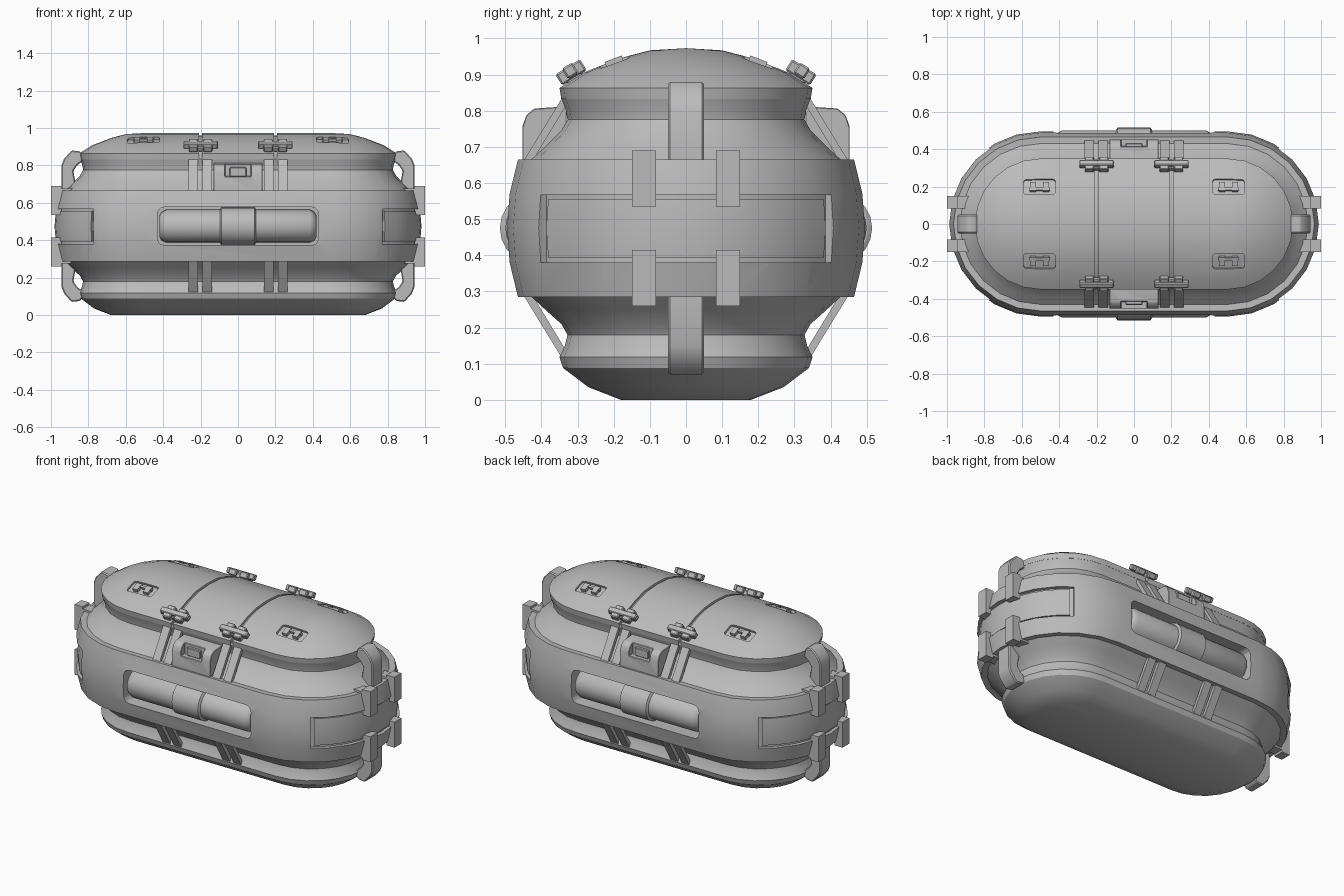
import bpy, bmesh, math
from mathutils import Matrix

cube = bpy.data.objects.get("Cube")
if cube:
    bpy.data.objects.remove(cube)

grey = bpy.data.materials.new("case_grey")
grey.use_nodes = True
COL = (0.5, 0.5, 0.5, 1)
grey.diffuse_color = COL
grey.node_tree.nodes["Principled BSDF"].inputs["Base Color"].default_value = COL

HALF = 0.5    # half length of the straight sides
MID = 0.475   # height of the band centre


def build(name, bm):
    bmesh.ops.remove_doubles(bm, verts=bm.verts, dist=1e-5)
    bmesh.ops.recalc_face_normals(bm, faces=bm.faces)
    me = bpy.data.meshes.new(name)
    bm.to_mesh(me)
    bm.free()
    me.materials.append(grey)
    ob = bpy.data.objects.new(name, me)
    bpy.context.collection.objects.link(ob)
    return ob


def skin(bm, rings, close_rings=False, caps=True):
    """Bridge a list of equal closed loops of points."""
    loops = [[bm.verts.new(p) for p in r] for r in rings]
    n = len(loops[0])
    pairs = list(zip(loops, loops[1:])) + ([(loops[-1], loops[0])] if close_rings else [])
    for a, b in pairs:
        for i in range(n):
            j = (i + 1) % n
            bm.faces.new((a[i], a[j], b[j], b[i]))
    if caps:
        bm.faces.new(loops[0])
        bm.faces.new(loops[-1])


def stadium(r, z, steps=12):
    pts = []
    for side in (1, -1):
        for k in range(steps + 1):
            a = math.radians(-90 + 180 * k / steps)
            pts.append((side * (HALF + r * math.cos(a)), side * r * math.sin(a), z))
    return pts


def hull(name, profile):
    """Stack stadium outlines; a zero radius closes the shape to a ridge."""
    bm = bmesh.new()
    skin(bm, [stadium(max(r, 1e-7), z) for r, z in profile], caps=False)
    bmesh.ops.remove_doubles(bm, verts=bm.verts, dist=1e-5)
    bmesh.ops.dissolve_degenerate(bm, dist=1e-6, edges=bm.edges)
    holes = [e for e in bm.edges if e.is_boundary]
    if holes:
        bmesh.ops.holes_fill(bm, edges=holes, sides=0)
    return build(name, bm)


def prism(name, pts, lo, hi, axis):
    """Extrude a 2D outline along x, y or z."""
    place = {"x": lambda p, t: (t, p[0], p[1]),
             "y": lambda p, t: (p[0], t, p[1]),
             "z": lambda p, t: (p[0], p[1], t)}[axis]
    bm = bmesh.new()
    skin(bm, [[place(p, t) for p in pts] for t in (lo, hi)])
    return build(name, bm)


def arc_block(name, section, deg, steps=12):
    """Sweep an (r, z) section round the +x end."""
    bm = bmesh.new()
    rings = []
    for k in range(steps + 1):
        a = math.radians(-deg + 2 * deg * k / steps)
        rings.append([(HALF + r * math.cos(a), r * math.sin(a), z) for r, z in section])
    skin(bm, rings)
    return build(name, bm)


def boxes(name, parts, matrix):
    bm = bmesh.new()
    for loc, size in parts:
        m = matrix @ Matrix.Translation(loc) @ Matrix.Diagonal((*size, 1))
        bmesh.ops.create_cube(bm, size=1, matrix=m)
    return build(name, bm)


def lathe_x(name, profile, y, z, n=20):
    bm = bmesh.new()
    turn = [2 * math.pi * k / n for k in range(n)]
    skin(bm, [[(x, y + r * math.cos(a), z + r * math.sin(a)) for a in turn] for x, r in profile])
    return build(name, bm)


def round_rect(w, h, cy, r):
    pts = []
    for q, (sx, sy) in enumerate([(1, 1), (-1, 1), (-1, -1), (1, -1)]):
        for k in range(4):
            a = math.radians(90 * q + 30 * k)
            pts.append((sx * (w - r) + r * math.cos(a), cy + sy * (h - r) + r * math.sin(a)))
    return pts


def mirror(ob, axes):
    m = ob.modifiers.new("Mirror", "MIRROR")
    m.use_axis = ["x" in axes, "y" in axes, False]
    return ob


def cut(ob, cutter):
    m = ob.modifiers.new("Cut", "BOOLEAN")
    m.operation, m.solver, m.object = "DIFFERENCE", "EXACT", cutter
    cutter.hide_render = True
    cutter.hide_set(True)
    cutter.display_type = "WIRE"


def finish(ob, bevel=0.0, angle=30):
    if bevel:
        b = ob.modifiers.new("Bevel", "BEVEL")
        b.width, b.segments, b.limit_method = bevel, 1, "ANGLE"
    dg = bpy.context.evaluated_depsgraph_get()
    ob.data = bpy.data.meshes.new_from_object(ob.evaluated_get(dg))
    ob.modifiers.clear()
    bpy.ops.object.select_all(action="DESELECT")
    ob.select_set(True)
    bpy.context.view_layer.objects.active = ob
    bpy.ops.object.shade_smooth_by_angle(angle=math.radians(angle))


# Main body: tub, wide band, neck and the surface under the lid
body = hull("body", [(0.18, 0), (0.27, 0.035), (0.34, 0.088), (0.35, 0.118), (0.335, 0.15),
                     (0.328, 0.18), (0.345, 0.21), (0.39, 0.25), (0.43, 0.287), (0.465, 0.285),
                     (0.488, 0.38), (0.495, MID), (0.488, 0.57), (0.465, 0.665), (0.43, 0.663),
                     (0.39, 0.70), (0.345, 0.745), (0.328, 0.775), (0.332, 0.80), (0.345, 0.835),
                     (0.335, 0.85), (0.27, 0.895), (0.18, 0.932), (0.1, 0.954), (0, 0.959)])

# Handle slots on front and back, panel recesses on both ends
cut(body, mirror(prism("slot_cutter", round_rect(0.43, 0.102, MID, 0.035), 0.40, 0.6, "y"), "y"))
cut(body, mirror(arc_block("end_cutter", [(0.465, 0.38), (0.6, 0.38), (0.6, 0.567), (0.465, 0.567)], 56), "x"))
finish(body)
panel = mirror(arc_block("end_panel", [(0.45, 0.392), (0.474, 0.392), (0.481, MID),
                                       (0.474, 0.556), (0.45, 0.556)], 53.5), "x")
finish(panel)

# Lid with two cross grooves and four vent recesses
lid = hull("lid", [(0, 0.832), (0.345, 0.832), (0.35, 0.863), (0.28, 0.907), (0.18, 0.946),
                   (0.1, 0.967), (0, 0.973)])
groove = boxes("groove_cutter", [((0.2, 0, 0.9), (0.016, 1, 0.3))], Matrix())
cut(lid, mirror(groove, "x"))
vent_frame = Matrix.Translation((0.505, -0.2, 0.939)) @ Matrix.Rotation(math.radians(21), 4, "X")
vent_cutter = prism("vent_cutter", round_rect(0.085, 0.043, 0, 0.015), -0.02, 0.06, "z")
vent_cutter.data.transform(vent_frame)
cut(lid, mirror(vent_cutter, "xy"))
finish(lid)
vent = boxes("vent_latches", [((s * 0.035, 0, -0.006), (0.032, 0.05, 0.022)) for s in (1, -1)]
             + [((0, 0.012, -0.008), (0.11, 0.014, 0.018))], vent_frame)
finish(mirror(vent, "xy"))

# Lid clamps beside the grooves
clamp_frame = Matrix.Translation((0.2, -0.318, 0.906)) @ Matrix.Rotation(math.radians(32), 4, "X")
clamp = boxes("lid_clamp", [((s * 0.038, 0, 0), (0.05, 0.08, 0.036)) for s in (1, -1)]
              + [((0, 0, 0.005), (0.185, 0.034, 0.034)), ((0, 0, -0.01), (0.12, 0.05, 0.03))], clamp_frame)
finish(mirror(clamp, "xy"), 0.005)

# Handles and their centre sleeves
grip = lathe_x("handle", [(-0.42, 0.055), (-0.41, 0.075), (-0.385, 0.088), (0.385, 0.088),
                          (0.41, 0.075), (0.42, 0.055)], -0.412, MID)
finish(mirror(grip, "y"), angle=40)
sleeve = lathe_x("handle_sleeve", [(-0.095, 0.09), (-0.088, 0.101), (0.088, 0.101), (0.095, 0.09)],
                 -0.414, MID)
finish(mirror(sleeve, "y"))

# Latch boxes on the neck with a window and a tongue
latch = prism("latch_box", [(-0.33, 0.655), (-0.453, 0.655), (-0.453, 0.755), (-0.442, 0.787),
                            (-0.42, 0.806), (-0.33, 0.812)], -0.13, 0.13, "x")
cut(latch, boxes("latch_cutter", [((0, -0.45, 0.785), (0.14, 0.07, 0.09))], Matrix()))
finish(mirror(latch, "y"), 0.005)
tongue = boxes("latch_tongue", [((0, -0.415, 0.765), (0.09, 0.035, 0.05))], Matrix())
finish(mirror(tongue, "y"), 0.004)

# Parts repeated above and below the band
for word, up in (("upper", True), ("lower", False)):
    def zf(pts):
        return [(a, z if up else 0.95 - z) for a, z in pts]

    # Slanted strap pairs on the long sides
    for label, x in (("inner", 0.165), ("outer", 0.24)):
        strap = prism(f"{word}_{label}_strap",
                      zf([(-0.45, 0.66), (-0.345, 0.832), (-0.325, 0.825), (-0.425, 0.66)]),
                      x - 0.025, x + 0.025, "x")
        finish(mirror(strap, "xy"))

    # End brackets
    bracket = prism(f"{word}_end_bracket",
                    zf([(0.86, 0.655), (0.944, 0.655), (0.944, 0.80), (0.93, 0.835), (0.89, 0.88),
                        (0.845, 0.875), (0.815, 0.835), (0.86, 0.80), (0.88, 0.77)]),
                    -0.05, 0.05, "y")
    finish(mirror(bracket, "x"), 0.006)

    # Band clips with a wedge hooked over the band edge
    clip = prism(f"{word}_clip", zf([(0.945, 0.535), (1.0, 0.535), (1.0, 0.69), (0.945, 0.69)]),
                 0.083, 0.15, "y")
    finish(mirror(clip, "xy"))
    low = 0.64 if up else 0.274
    hook = prism(f"{word}_clip_hook", [(0.96, 0.083), (0.96, 0.15), (0.865, 0.15), (0.89, 0.083)],
                 low, low + 0.036, "z")
    finish(mirror(hook, "xy"))
